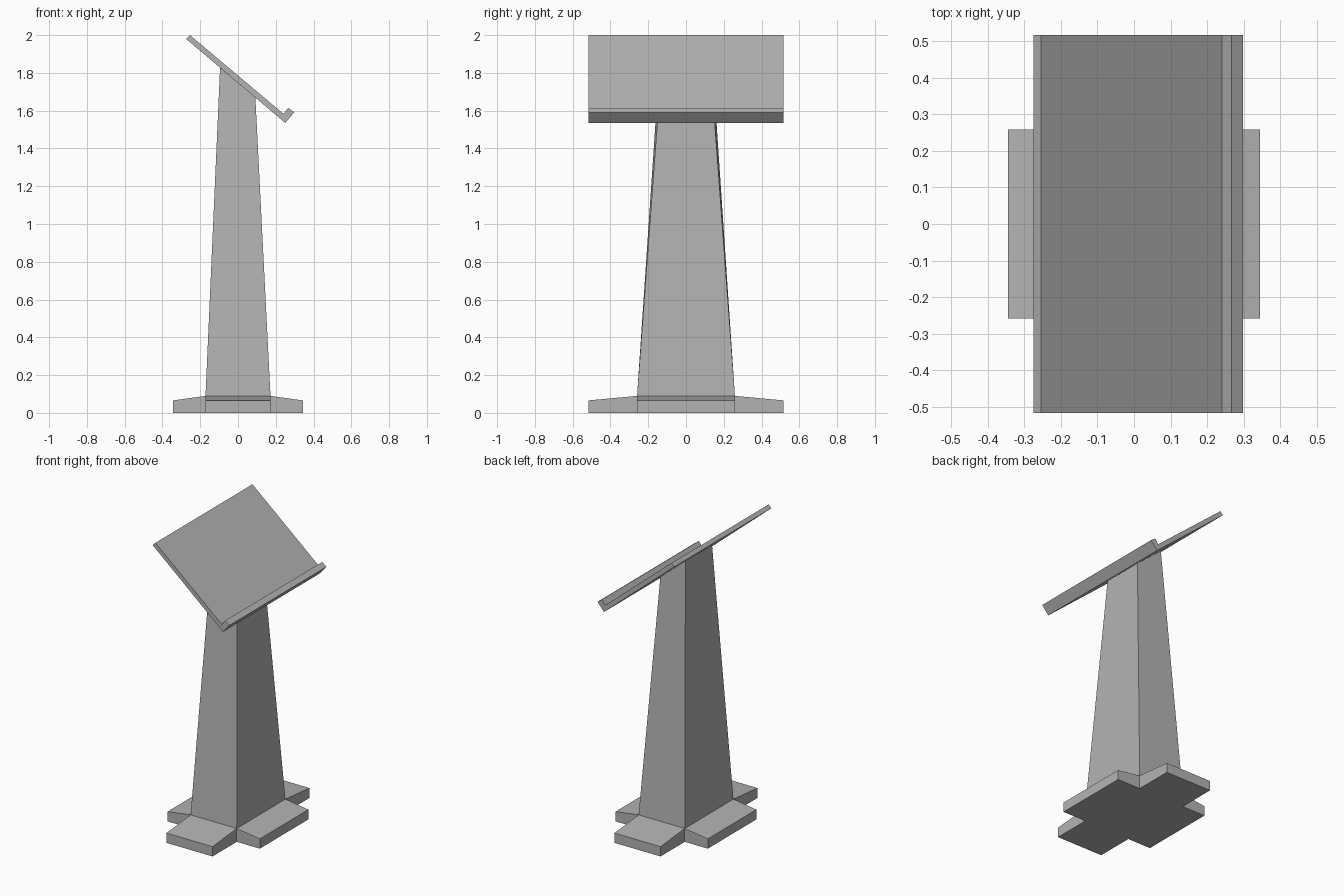
import bpy, bmesh

if "Cube" in bpy.data.objects:
    bpy.data.objects.remove(bpy.data.objects["Cube"])

grey = bpy.data.materials.new("plain grey")
grey.diffuse_color = (0.45, 0.45, 0.45, 1)
grey.use_nodes = True
grey.node_tree.nodes["Principled BSDF"].inputs["Base Color"].default_value = grey.diffuse_color


def make(name, build):
    bm = bmesh.new()
    build(bm)
    bmesh.ops.remove_doubles(bm, verts=bm.verts, dist=1e-5)
    bmesh.ops.recalc_face_normals(bm, faces=bm.faces)
    mesh = bpy.data.meshes.new(name)
    bm.to_mesh(mesh)
    bm.free()
    mesh.materials.append(grey)
    obj = bpy.data.objects.new(name, mesh)
    bpy.context.collection.objects.link(obj)


def face(bm, pts):
    return bm.faces.new([bm.verts.new(p) for p in pts])


HX, HY = 0.172, 0.259       # half size of the column foot
FX, FY = 0.344, 0.517       # reach of the base arms
EDGE, INNER = 0.066, 0.09   # base height at the arm ends and at the column


# Cross-shaped base: four sloping arms around an open-topped centre
def base(bm):
    face(bm, [(-HX, -HY, 0), (-HX, HY, 0), (HX, HY, 0), (HX, -HY, 0)])
    for s in (-1, 1):
        for h, f, w, along_x in ((HX, FX, HY, True), (HY, FY, HX, False)):
            def pt(d, side, z):
                return (s * d, side, z) if along_x else (side, s * d, z)
            face(bm, [pt(h, -w, 0), pt(f, -w, 0), pt(f, w, 0), pt(h, w, 0)])
            face(bm, [pt(h, -w, INNER), pt(f, -w, EDGE), pt(f, w, EDGE), pt(h, w, INNER)])
            face(bm, [pt(f, -w, 0), pt(f, w, 0), pt(f, w, EDGE), pt(f, -w, EDGE)])
            for side in (-w, w):
                face(bm, [pt(h, side, 0), pt(f, side, 0), pt(f, side, EDGE), pt(h, side, INNER)])


# Tapered column, cut at the slope of the board
def column(bm):
    low = [(-HX, -HY, INNER), (HX, -HY, INNER), (HX, HY, INNER), (-HX, HY, INNER)]
    top = [(-0.095, -0.142, 1.827), (0.092, -0.142, 1.669),
           (0.092, 0.142, 1.669), (-0.095, 0.142, 1.827)]
    face(bm, top)
    for i in range(4):
        j = (i + 1) % 4
        face(bm, [low[i], low[j], top[j], top[i]])


# Sloping reading board with a raised lip, extruded across y
def board(bm):
    profile = [(-0.275, 1.98), (0.25, 1.535), (0.298, 1.591),
               (0.266, 1.615), (0.241, 1.583), (-0.254, 2.0)]
    f = face(bm, [(x, -FY, z) for x, z in profile])
    new = bmesh.ops.extrude_face_region(bm, geom=[f], use_keep_orig=True)["geom"]
    bmesh.ops.translate(bm, vec=(0, 2 * FY, 0),
                        verts=[v for v in new if isinstance(v, bmesh.types.BMVert)])


make("cross_base", base)
make("column", column)
make("reading_board", board)
